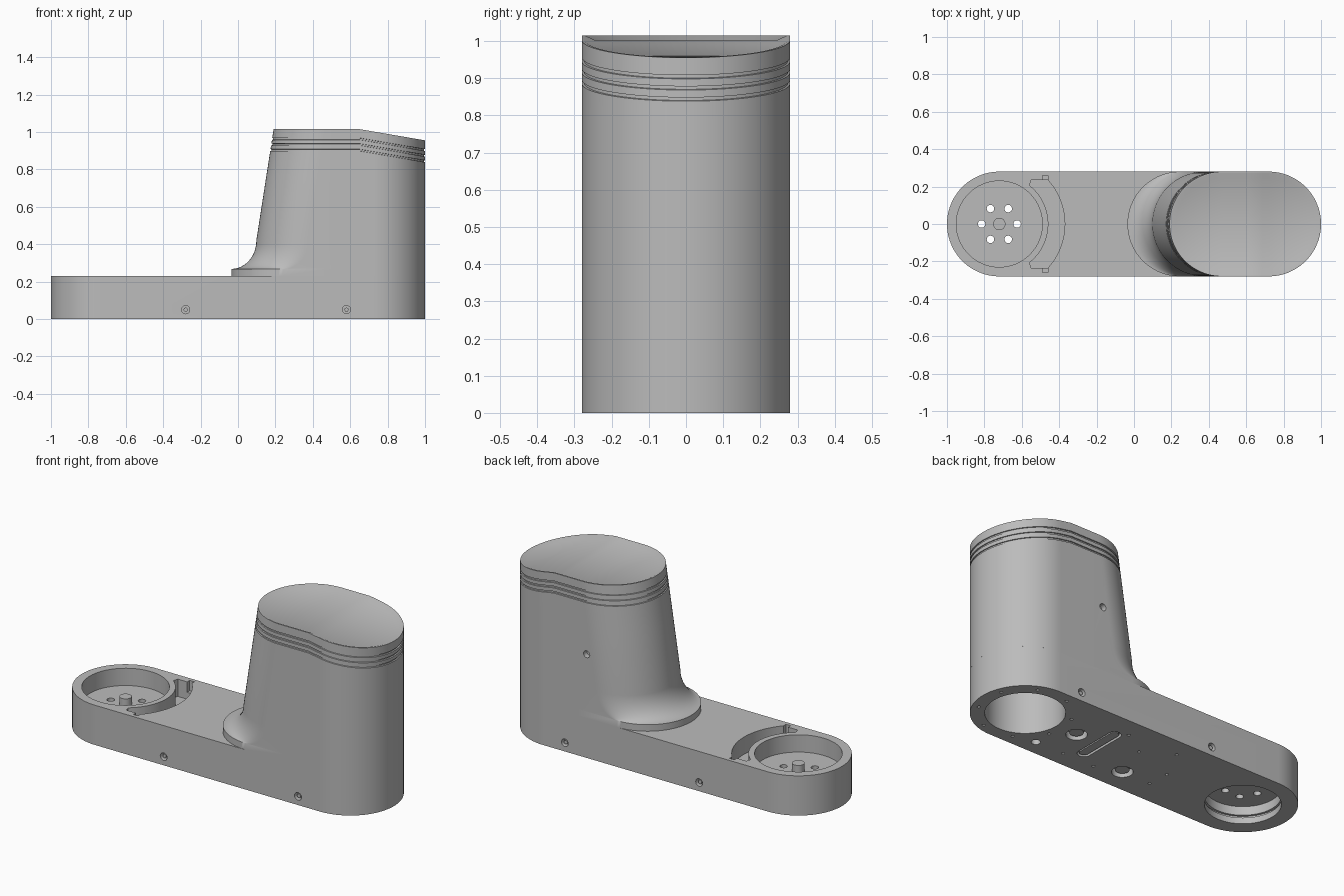
import bpy, bmesh
from math import sin, cos, pi, radians
from mathutils import Matrix

cube = bpy.data.objects.get("Cube")
if cube:
    bpy.data.objects.remove(cube, do_unlink=True)

grey = bpy.data.materials.new("plain grey")
grey.use_nodes = True
COLOUR = (0.5, 0.5, 0.5, 1)
grey.diffuse_color = COLOUR
grey.node_tree.nodes["Principled BSDF"].inputs["Base Color"].default_value = COLOUR

R, END, DECK, TOP = 0.28, 0.72, 0.23, 1.015   # half width, end centre, heights
SEG = 32


def make(name, bm):
    bmesh.ops.recalc_face_normals(bm, faces=bm.faces)
    me = bpy.data.meshes.new(name)
    bm.to_mesh(me)
    bm.free()
    ob = bpy.data.objects.new(name, me)
    bpy.context.collection.objects.link(ob)
    me.materials.append(grey)
    return ob


def arc(cx, cy, r, a0, a1, n):
    step = radians(a1 - a0) / n
    return [(cx + r * cos(radians(a0) + step * i), cy + r * sin(radians(a0) + step * i))
            for i in range(n + 1)]


def prism(bm, pts, z0, z1, matrix=Matrix()):
    low = [bm.verts.new(matrix @ Matrix.Translation((x, y, z0)).translation) for x, y in pts]
    high = [bm.verts.new(matrix @ Matrix.Translation((x, y, z1)).translation) for x, y in pts]
    bm.faces.new(low[::-1])
    bm.faces.new(high)
    for i in range(len(pts)):
        j = (i + 1) % len(pts)
        bm.faces.new((low[i], low[j], high[j], high[i]))


def rod(bm, x, y, r, z0, z1, n=24):
    prism(bm, arc(x, y, r, 0, 360, n)[:-1], z0, z1)


def side_rod(bm, x, z, r, y0, y1):
    turn = Matrix.Rotation(radians(90), 4, 'X')   # local z becomes -y
    prism(bm, arc(x, z, r, 0, 360, 20)[:-1], -y1, -y0, turn)


def cut(target, bm):
    cutter = make("cutter", bm)
    cutter.hide_render = True
    mod = target.modifiers.new("cut", 'BOOLEAN')
    mod.operation, mod.solver, mod.object = 'DIFFERENCE', 'EXACT', cutter
    bpy.context.view_layer.update()
    dg = bpy.context.evaluated_depsgraph_get()
    me = bpy.data.meshes.new_from_object(target.evaluated_get(dg))
    target.modifiers.clear()
    target.data = me
    bpy.data.objects.remove(cutter, do_unlink=True)


# Long rounded base
bm = bmesh.new()
prism(bm, arc(END, 0, R, -90, 90, 48) + arc(-END, 0, R, 90, 270, 48), 0, DECK)
base = make("base", bm)

round_ports = [(0.38, 0), (-0.04, -0.14)]
side_screws = [(x, s) for x in (-0.28, 0.58) for s in (-1, 1)]
pinholes = [(0.175, 0.167), (0.31, -0.19), (0.11, -0.19), (-0.22, -0.14),
            (0.025, 0.07), (-0.23, -0.015), (-0.14, 0.17)]
pinholes += arc(END, 0, 0.243, 20, 335, 7)


def slot(half, w):
    return arc(0.23, half, w, 0, 180, 12) + arc(0.23, -half, w, 180, 360, 12)


# Cup, curved recess, underside openings and screw holes
bm = bmesh.new()
rod(bm, -END, 0, 0.23, 0.13, 0.4, 64)
rod(bm, -END, 0, 0.195, -0.1, 0.1, 64)
rod(bm, END, 0, 0.205, -0.1, 0.5, 64)
recess = (arc(-END, 0, 0.35, -42, 42, 24) + [(-0.55, 0.235)]
          + arc(-END, 0, 0.262, 52, -52, 28) + [(-0.55, -0.235)])
prism(bm, recess, 0.13, 0.4)
for x, y in round_ports:
    rod(bm, x, y, 0.055, -0.1, 0.04)
prism(bm, slot(0.12, 0.035), -0.1, 0.02)
rod(bm, 0.49, -0.19, 0.024, -0.1, 0.04)
for x, y in pinholes:
    rod(bm, x, y, 0.009, -0.1, 0.018, 10)
for x, s in side_screws:
    side_rod(bm, x, 0.05, 0.022, min(s * 0.25, s * 0.4), max(s * 0.25, s * 0.4))
cut(base, bm)

# Ring of through holes, groove in the lower socket, corner notches
bm = bmesh.new()
for x, y in arc(-END, 0, 0.095, 0, 300, 5):
    rod(bm, x, y, 0.02, 0.07, 0.2)
rod(bm, -END, 0, 0.208, 0.035, 0.05, 64)
for s in (-1, 1):
    a, b = s * 0.225, s * 0.258
    prism(bm, [(-0.49, a), (-0.46, a), (-0.46, b), (-0.49, b)], 0.17, 0.4)
cut(base, bm)

# Peg in the cup
bm = bmesh.new()
rod(bm, -END, 0, 0.033, 0.12, 0.175, 32)
peg = make("cup_peg", bm)

# Pins and islands inside the openings
bm = bmesh.new()
for x, y in round_ports:
    rod(bm, x, y, 0.037, 0.012, 0.05)
prism(bm, slot(0.12, 0.024), 0.003, 0.03)
for x, s in side_screws:
    side_rod(bm, x, 0.05, 0.011, min(s * 0.24, s * 0.272), max(s * 0.24, s * 0.272))
fittings = make("underside_fittings", bm)


# Tower: stacked rounded sections with a flared foot and sloping top
def left_edge(z):
    return 0.098 + (z - 0.42) * 0.155


def ring(bm, left, inset, height):
    r = R - inset
    half = arc(END, 0, r, 0, 90, SEG)
    half += [(x, r) for x in (0.685, 0.65, 0.615, 0.55, 0.5)]
    half += arc(left + R, 0, r, 90, 180, SEG)
    pts = half + [(x, -y) for x, y in half[-2:0:-1]]
    return [bm.verts.new((x, y, height(x))) for x, y in pts]


def below_top(off):
    return lambda x: TOP - off - max(0, x - 0.65) * 0.171


def cap(bm, loop):
    n, h = len(loop), len(loop) // 2
    bm.faces.new((loop[0], loop[1], loop[n - 1]))
    for i in range(1, h - 1):
        bm.faces.new((loop[i], loop[i + 1], loop[n - i - 1], loop[n - i]))
    bm.faces.new((loop[h - 1], loop[h], loop[h + 1]))


bm = bmesh.new()
rings = [ring(bm, -0.035, 0, lambda x: DECK)]
for i in range(13):
    t = pi / 2 * i / 12
    rings.append(ring(bm, -0.035 + 0.133 * sin(t), 0, lambda x: 0.42 - 0.152 * cos(t)))
rings.append(ring(bm, left_edge(0.75), 0, lambda x: 0.75))
sections = []
for g in (0.112, 0.082, 0.052):                      # grooves under the rim
    sections += [(0, g + 0.005), (0.006, g + 0.004), (0.006, g - 0.004), (0, g - 0.005)]
sections += [(0, 0), (0.008, 0), (0.034, 0.012)]     # rim and dished top
for inset, off in sections:
    rings.append(ring(bm, left_edge(TOP - off), inset, below_top(off)))
for a, b in zip(rings, rings[1:]):
    for i in range(len(a)):
        j = (i + 1) % len(a)
        bm.faces.new((a[i], a[j], b[j], b[i]))
cap(bm, rings[0])
cap(bm, rings[-1])
tower = make("tower", bm)

# Inner bore and rear screw hole
bm = bmesh.new()
rod(bm, END, 0, 0.205, 0.1, 0.6, 64)
side_rod(bm, 0.44, 0.6, 0.02, 0.25, 0.4)
cut(tower, bm)

# Smooth curves, crisp edges
bpy.ops.object.select_all(action='DESELECT')
for ob in (base, peg, fittings, tower):
    ob.select_set(True)
bpy.context.view_layer.objects.active = base
bpy.ops.object.shade_smooth_by_angle(angle=radians(30))
